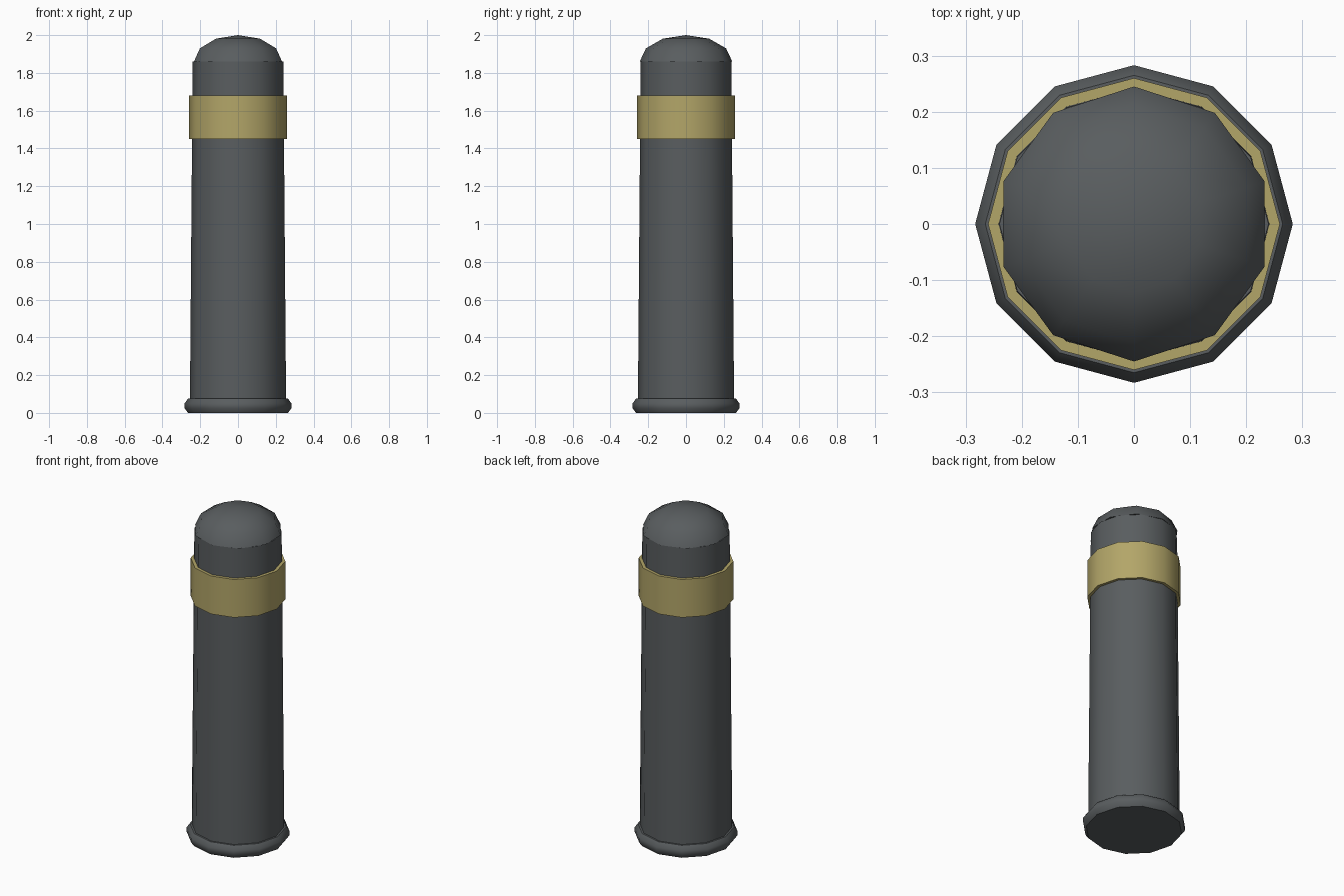
import bpy, math

if "Cube" in bpy.data.objects:
    bpy.data.objects.remove(bpy.data.objects["Cube"])


def material(name, color):
    m = bpy.data.materials.new(name)
    m.diffuse_color = (*color, 1)
    m.use_nodes = True
    m.node_tree.nodes["Principled BSDF"].inputs["Base Color"].default_value = m.diffuse_color
    return m


def lathe(name, profile, sides, mat, phase=0.0):
    """Revolve (radius, z) points around z, closing both ends."""
    verts, faces = [], []
    rings = []
    for r, z in profile:
        if r == 0:
            rings.append([len(verts)] * sides)
            verts.append((0, 0, z))
        else:
            rings.append(list(range(len(verts), len(verts) + sides)))
            for i in range(sides):
                a = phase + 2 * math.pi * i / sides
                verts.append((r * math.cos(a), r * math.sin(a), z))
    for lo, hi in zip(rings, rings[1:]):
        for i in range(sides):
            j = (i + 1) % sides
            faces.append(list(dict.fromkeys((lo[i], lo[j], hi[j], hi[i]))))
    faces.append(rings[0][::-1])
    if profile[-1][0] > 0:
        faces.append(rings[-1])
    mesh = bpy.data.meshes.new(name)
    mesh.from_pydata(verts, [], faces)
    mesh.materials.append(mat)
    ob = bpy.data.objects.new(name, mesh)
    bpy.context.collection.objects.link(ob)
    bpy.ops.object.select_all(action='DESELECT')
    ob.select_set(True)
    bpy.context.view_layer.objects.active = ob
    bpy.ops.object.shade_smooth_by_angle(angle=math.radians(40))
    return ob


iron = material("dark_iron", (0.10, 0.11, 0.115))
gold = material("dull_gold", (0.45, 0.38, 0.14))

# tapered post
lathe("post", [(0.255, 0.0), (0.24, 1.86)], 12, iron)
# chamfered foot collar
lathe("foot_collar", [(0.265, 0.0), (0.283, 0.025), (0.283, 0.05), (0.265, 0.075)], 12, iron)
# coloured band
lathe("band", [(0.26, 1.45), (0.26, 1.68)], 12, gold)
# flattened ten-sided dome cap
dome = [(0.245 * math.cos(math.radians(a)), 1.86 + 0.14 * math.sin(math.radians(a)))
        for a in (0, 30, 60)] + [(0, 2.0)]
lathe("dome_cap", dome, 10, iron, math.radians(18))
